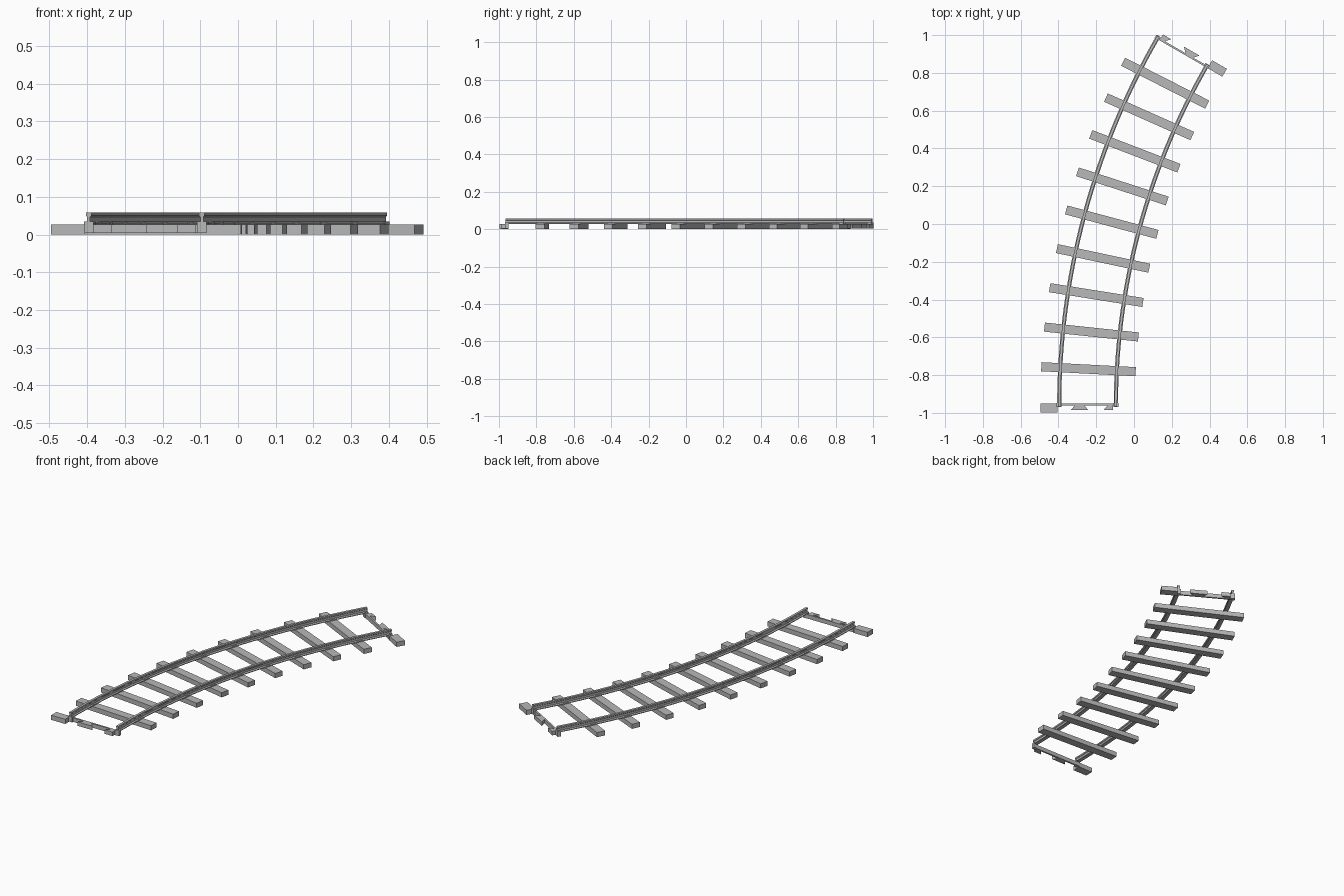
import bpy, bmesh
from math import radians, sin, cos, pi
from mathutils import Matrix

if "Cube" in bpy.data.objects:
    bpy.data.objects.remove(bpy.data.objects["Cube"], do_unlink=True)

RADIUS, SWEEP, HALF_GAUGE = 3.77, radians(30), 0.15
CX, CY = RADIUS - 0.246, -0.966      # centre of the curve
SLEEPER_TOP = 0.027

grey = bpy.data.materials.new("track grey")
grey.use_nodes = True
grey.diffuse_color = (0.48, 0.48, 0.48, 1)
grey.node_tree.nodes["Principled BSDF"].inputs["Base Color"].default_value = grey.diffuse_color


def frame(angle, flip=False):
    """Local frame on the centre line: x across to the right, y along the track."""
    spot = Matrix.Translation((CX - RADIUS * cos(angle), CY + RADIUS * sin(angle), 0))
    return spot @ Matrix.Rotation(-angle + (pi if flip else 0), 4, 'Z')


def finish(name, bm):
    bmesh.ops.recalc_face_normals(bm, faces=bm.faces)
    mesh = bpy.data.meshes.new(name)
    bm.to_mesh(mesh)
    bm.free()
    mesh.materials.append(grey)
    obj = bpy.data.objects.new(name, mesh)
    bpy.context.collection.objects.link(obj)
    return obj


def prism(name, outline, z0, z1, place):
    """Upright prism from a plan outline in the local frame."""
    bm = bmesh.new()
    face = bm.faces.new([bm.verts.new((x, y, z0)) for x, y in outline])
    top = bmesh.ops.extrude_face_region(bm, geom=[face])["geom"]
    bmesh.ops.translate(bm, vec=(0, 0, z1 - z0),
                        verts=[v for v in top if isinstance(v, bmesh.types.BMVert)])
    obj = finish(name, bm)
    obj.matrix_world = place
    return obj


def box(name, x0, x1, y0, y1, z0, z1, place):
    return prism(name, [(x0, y0), (x1, y0), (x1, y1), (x0, y1)], z0, z1, place)


def rail(name, radius, steps=30):
    """Flat-bottomed rail section swept along the arc."""
    half = [(0.011, SLEEPER_TOP), (0.011, 0.031), (0.004, 0.035),
            (0.004, 0.047), (0.007, 0.050), (0.007, 0.058)]
    section = half + [(-x, z) for x, z in reversed(half)]
    bm = bmesh.new()
    rings = []
    for i in range(steps + 1):
        a = SWEEP * i / steps
        rings.append([bm.verts.new((CX - (radius + x) * cos(a), CY + (radius + x) * sin(a), z))
                      for x, z in section])
    n = len(section)
    for r0, r1 in zip(rings, rings[1:]):
        for j in range(n):
            bm.faces.new((r0[j], r0[(j + 1) % n], r1[(j + 1) % n], r1[j]))
    bm.faces.new(rings[0])
    bm.faces.new(rings[-1])
    return finish(name, bm)


# Rails
rail("left_rail", RADIUS + HALF_GAUGE)
rail("right_rail", RADIUS - HALF_GAUGE)

# Sleepers with a small chair under each rail
for i in range(1, 10):
    place = frame(SWEEP * i / 10)
    box(f"sleeper_{i}", -0.25, 0.25, -0.024, 0.024, 0, SLEEPER_TOP, place)
    for side, x in (("left", -HALF_GAUGE), ("right", HALF_GAUGE)):
        box(f"{side}_chair_{i}", x - 0.012, x + 0.012, -0.016, 0.016,
            SLEEPER_TOP - 0.002, 0.034, place)

# Matching connectors at both ends, the far one turned half way round
for end, place in (("front", frame(0)), ("back", frame(SWEEP, True))):
    box(f"{end}_half_sleeper", -0.25, -0.16, -0.032, 0.016, 0, SLEEPER_TOP, place)
    box(f"{end}_tie_bar", -0.16, 0.16, 0.006, 0.016, 0.004, SLEEPER_TOP, place)
    prism(f"{end}_dovetail", [(-0.09, -0.02), (0.005, -0.02), (-0.02, 0.008), (-0.065, 0.008)],
          0.004, SLEEPER_TOP, place)
    prism(f"{end}_half_dovetail", [(0.084, -0.02), (0.134, -0.02), (0.134, 0.008), (0.108, 0.008)],
          0.004, SLEEPER_TOP, place)
    for side, x in (("left", -HALF_GAUGE), ("right", HALF_GAUGE)):
        box(f"{end}_{side}_rail_foot", x - 0.013, x + 0.013, -0.002, 0.018, 0.004, 0.035, place)
